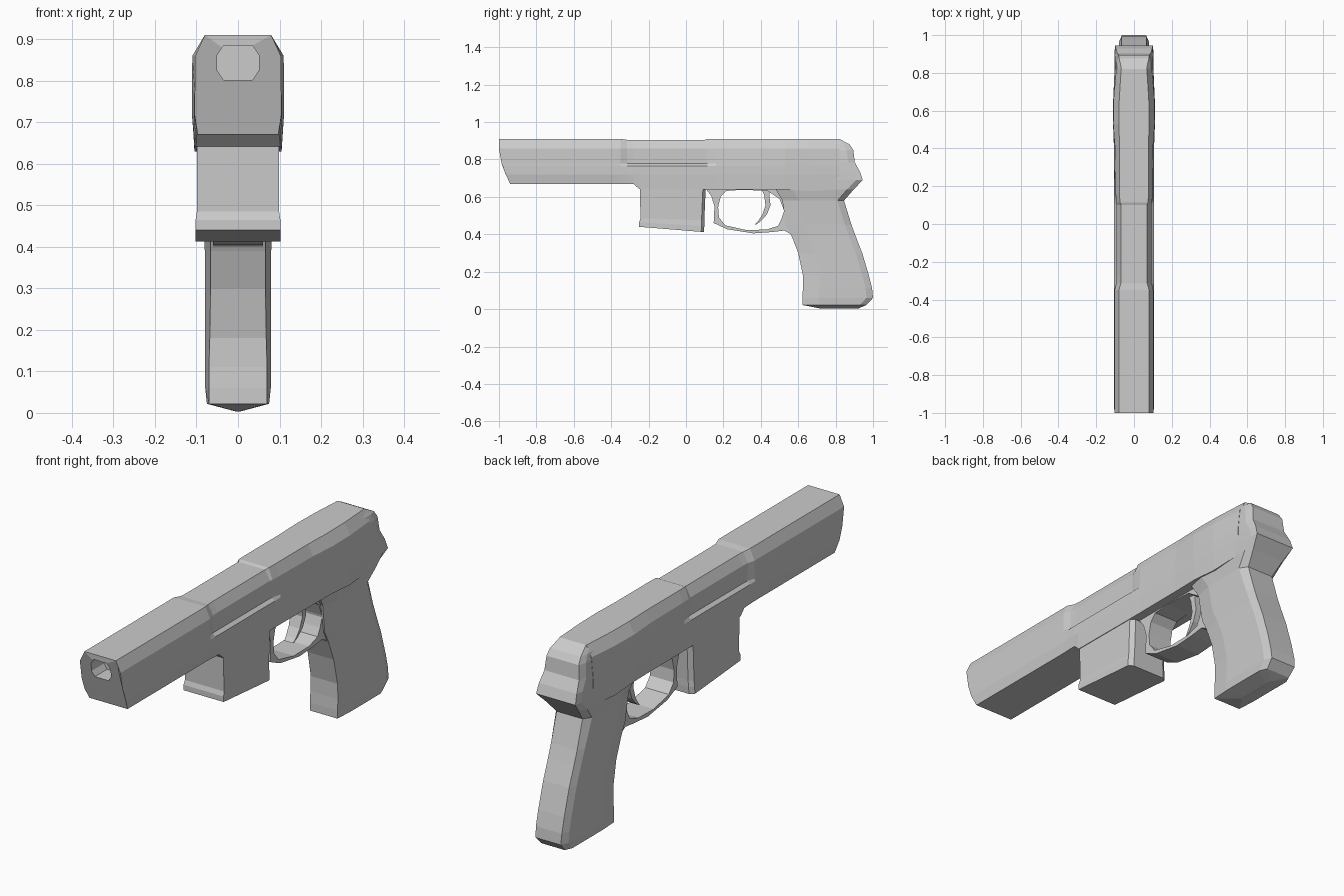
import bpy, bmesh


def make(name, verts, faces):
    bm = bmesh.new()
    vs = [bm.verts.new(v) for v in verts]
    for f in faces:
        bm.faces.new([vs[i] for i in f])
    bmesh.ops.recalc_face_normals(bm, faces=bm.faces)
    me = bpy.data.meshes.new(name)
    bm.to_mesh(me)
    bm.free()
    ob = bpy.data.objects.new(name, me)
    bpy.context.collection.objects.link(ob)
    return ob


def loft(name, rings, caps=True):
    """Skin equal-length closed rings, one after another."""
    n = len(rings[0])
    verts = [p for r in rings for p in r]
    faces = [(k * n + i, k * n + (i + 1) % n, (k + 1) * n + (i + 1) % n, (k + 1) * n + i)
             for k in range(len(rings) - 1) for i in range(n)]
    if caps:
        faces += [tuple(range(n)), tuple(range((len(rings) - 1) * n, len(rings) * n))]
    return make(name, verts, faces)


def mirror_ring(half):
    return half + [(-x, y, z) for x, y, z in reversed(half)]


# Upper body: y, top z, top half width, shoulder, upper side, lower side, bottom width, bottom z
stations = [
    (-1.00, .910, .080, .103, .104, .105, .097, .670),
    (-0.35, .910, .080, .103, .104, .105, .097, .670),
    (-0.315, .905, .070, .094, .092, .105, .099, .670),
    (-0.28, .905, .068, .092, .091, .106, .100, .669),
    (-0.25, .905, .068, .092, .091, .106, .102, .642),
    (0.10, .905, .068, .092, .091, .106, .102, .640),
    (0.115, .910, .075, .095, .093, .106, .102, .640),
    (0.16, .910, .076, .097, .104, .105, .102, .640),
    (0.40, .910, .076, .100, .105, .106, .103, .640),
    (0.53, .910, .080, .110, .111, .111, .105, .640),
    (0.66, .910, .078, .108, .110, .110, .105, .630),
    (0.82, .910, .068, .094, .102, .103, .100, .640),
]
rings = []
for y, tz, tw, sw, uw, lw, bw, bz in stations:
    first = y == -1.0
    rings.append(mirror_ring([
        (tw, y, tz), (sw, y, .86), (uw, y + .014 * first, .778),
        (lw, y + .02 * first, .765), (lw, y + .036 * first, .72), (bw, y + .06 * first, bz)]))
body = loft("upper_body", rings)

# Muzzle opening
bore = [(-.05, .862), (-.035, .885), (.035, .885), (.05, .862), (.05, .825), (.035, .802),
        (-.035, .802), (-.05, .825)]
cutter = loft("bore_cutter", [[(x, y, z) for x, z in bore] for y in (-1.1, -.9)])
cutter.hide_render = True
cutter.hide_viewport = True
mod = body.modifiers.new("bore", 'BOOLEAN')
mod.operation = 'DIFFERENCE'
mod.solver = 'EXACT'
mod.object = cutter

# Rear frame and grip: z, front y, back y, side half width, front width, back width
sections = [
    (.910, .70, .82, .067, .06, .066),
    (.880, .66, .875, .086, .07, .078),
    (.850, .62, .895, .094, .07, .082),
    (.785, .60, .902, .100, .08, .088),
    (.735, .58, .930, .102, .08, .096),
    (.690, .56, .945, .103, .08, .100),
    (.640, .48, .897, .101, .08, .082),
    (.580, .515, .845, .090, .07, .066),
    (.450, .535, .885, .082, .066, .066),
    (.390, .565, .907, .080, .066, .066),
    (.300, .600, .942, .080, .066, .066),
    (.180, .625, .978, .080, .068, .066),
    (.110, .625, .995, .080, .070, .066),
    (.060, .622, 1.00, .079, .070, .064),
    (.022, .622, .965, .075, .070, .060),
    (.003, .720, .920, .004, .003, .003),
]
rings = []
for z, yf, yb, w, wf, wb in sections:
    a = .09 if z > .02 else .03
    b = .035 if z > .02 else .03
    rings.append(mirror_ring([(wf, yf, z), (w, min(yf + a, yb - .05), z),
                              (w, yb - b, z), (wb, yb, z)]))
loft("grip_and_rear_frame", rings)

# Front magazine housing: front y, front z, back y, back z, half width
rings = []
for yf, zf, yb, zb, w in [(-.25, .67, .105, .67, .099), (-.247, .64, .105, .64, .099),
                          (-.243, .485, .098, .475, .099), (-.25, .465, .098, .445, .102),
                          (-.25, .440, .096, .413, .102)]:
    rings.append(mirror_ring([(w, yf, zf), (w, yb - .015, zb), (w - .02, yb, zb)]))
loft("front_magazine", rings)

# Trigger guard: outer and inner outlines joined into a closed band
outer = [(.10, .65), (.135, .605), (.152, .55), (.148, .46), (.22, .427), (.36, .405),
         (.46, .412), (.525, .42), (.58, .39), (.60, .52), (.58, .62), (.50, .66), (.30, .66)]
inner = [(.215, .632), (.185, .60), (.172, .545), (.176, .49), (.21, .448), (.32, .423),
         (.43, .425), (.492, .445), (.51, .48), (.525, .525), (.50, .59), (.435, .632), (.30, .638)]
W = .06
band = [[(s * W, y, z) for y, z in o] for s, o in ((1, outer), (-1, outer), (-1, inner), (1, inner))]
band.append(band[0])
guard = loft("trigger_guard", band, caps=False)
bm = bmesh.new()
bm.from_mesh(guard.data)
bmesh.ops.remove_doubles(bm, verts=bm.verts, dist=1e-5)
bmesh.ops.recalc_face_normals(bm, faces=bm.faces)
bm.to_mesh(guard.data)
bm.free()

# Curved trigger: front y, back y, z, half width
rings = [[(w, yf, z), (w, yb, z), (-w, yb, z), (-w, yf, z)]
         for yf, yb, z, w in [(.40, .45, .65, .032), (.418, .445, .61, .032), (.425, .452, .555, .03),
                              (.408, .432, .505, .028), (.385, .40, .47, .025), (.368, .374, .452, .022)]]
loft("trigger", rings)
